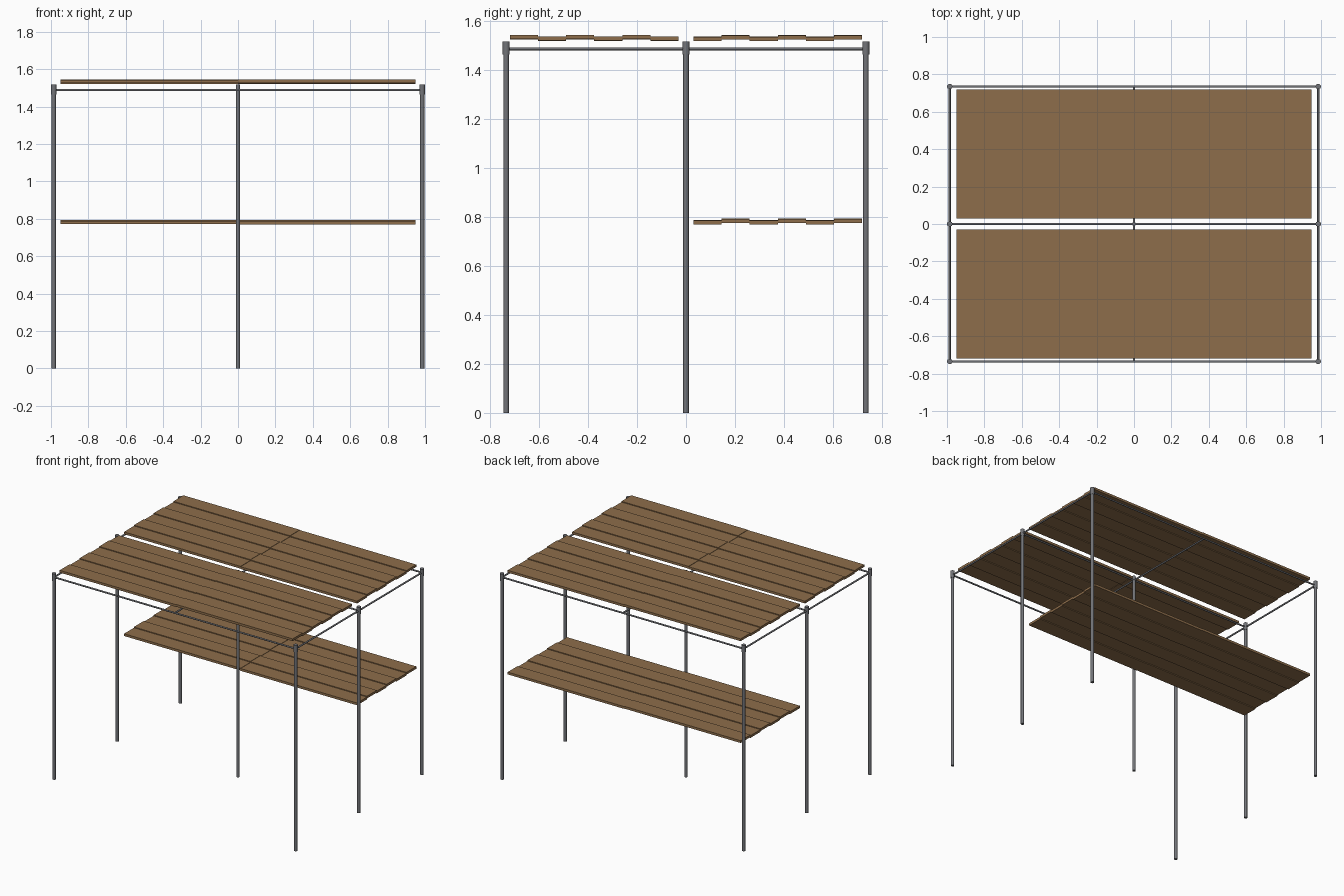
import bpy, math
from mathutils import Vector

if "Cube" in bpy.data.objects:
    bpy.data.objects.remove(bpy.data.objects["Cube"])

wood = bpy.data.materials.new("wood")
wood.diffuse_color = (0.27, 0.155, 0.07, 1)
wood.use_nodes = True
wood.node_tree.nodes["Principled BSDF"].inputs["Base Color"].default_value = wood.diffuse_color
steel = bpy.data.materials.new("steel")
steel.diffuse_color = (0.17, 0.175, 0.19, 1)
steel.use_nodes = True
steel.node_tree.nodes["Principled BSDF"].inputs["Base Color"].default_value = steel.diffuse_color

PX, PY, TOP, RAIL_Z = 0.985, 0.735, 1.518, 1.488


def tube(name, a, b, r, sides=16):
    a, b = Vector(a), Vector(b)
    bpy.ops.mesh.primitive_cylinder_add(vertices=sides, radius=r,
                                        depth=(b - a).length, location=(a + b) / 2)
    ob = bpy.context.object
    ob.name = name
    ob.rotation_euler = (b - a).to_track_quat('Z', 'Y').to_euler()
    ob.data.materials.append(steel)
    bpy.ops.object.shade_smooth_by_angle(angle=math.radians(40))
    return ob


def board(name, x0, x1, y0, y1, z, t=0.017):
    bpy.ops.mesh.primitive_cube_add(size=1, location=((x0 + x1) / 2, (y0 + y1) / 2, z))
    ob = bpy.context.object
    ob.name = name
    ob.scale = (x1 - x0, y1 - y0, t)
    ob.data.materials.append(wood)


# Upright posts, the outer six with a collar at the top
for x in (-PX, PX):
    for y in (-PY, 0, PY):
        tube("post", (x, y, 0), (x, y, TOP - 0.001), 0.0115)
        tube("post_collar", (x, y, TOP - 0.053), (x, y, TOP), 0.0145)
tube("centre_post", (0, 0, 0), (0, 0, TOP), 0.0115)

# Horizontal rails tying the posts together
for y in (-PY, 0, PY):
    tube("long_rail", (-PX, y, RAIL_Z), (PX, y, RAIL_Z), 0.006)
for x in (-PX, 0, PX):
    tube("cross_rail", (x, -PY, RAIL_Z), (x, PY, RAIL_Z), 0.006)


# Plank platforms: six rows of slightly uneven boards, s = -1 turns one half a circle
def platform(name, z, s):
    w = 0.115
    for i in range(6):
        dz = 0.003 if i % 2 else -0.003
        y0 = 0.03 + i * w
        for x0, x1, d in ((-0.95, 0, 0.0012), (0, 0.95, -0.0012)):
            xa, xb = sorted((s * x0, s * x1))
            ya, yb = sorted((s * y0, s * (y0 + w)))
            board(name + "_board", xa, xb, ya, yb, z + dz + d)


platform("upper_back", 1.5325, 1)
platform("upper_front", 1.5325, -1)
platform("lower_back", 0.782, 1)
